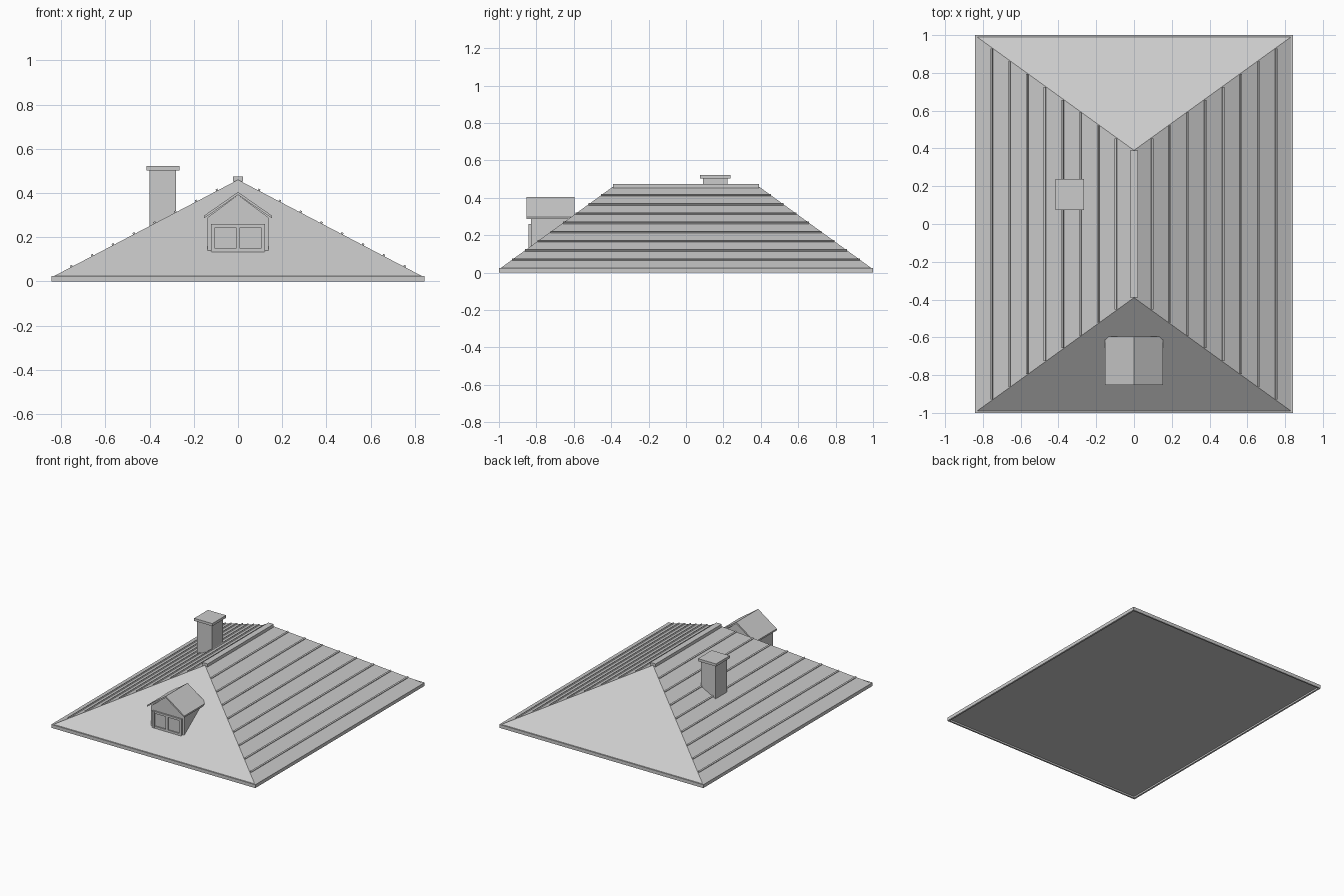
import bpy
import math

if "Cube" in bpy.data.objects:
    bpy.data.objects.remove(bpy.data.objects["Cube"])

grey = bpy.data.materials.new("plain grey")
grey.diffuse_color = (0.6, 0.6, 0.6, 1)
grey.use_nodes = True
grey.node_tree.nodes["Principled BSDF"].inputs["Base Color"].default_value = grey.diffuse_color

HX, HY = 0.835, 0.993      # roof half sizes at the eaves
EAVE, PEAK, RIDGE = 0.023, 0.46, 0.39


def mesh(name, verts, faces):
    me = bpy.data.meshes.new(name)
    me.from_pydata(verts, [], faces)
    me.materials.append(grey)
    ob = bpy.data.objects.new(name, me)
    bpy.context.collection.objects.link(ob)
    return ob


def box(name, x0, x1, y0, y1, z0, z1):
    v = [(x, y, z) for z in (z0, z1) for x, y in ((x0, y0), (x1, y0), (x1, y1), (x0, y1))]
    return mesh(name, v, [(3, 2, 1, 0), (4, 5, 6, 7), (0, 1, 5, 4),
                          (1, 2, 6, 5), (2, 3, 7, 6), (3, 0, 4, 7)])


def prism(name, profile, y0, y1):
    # counter-clockwise (x, z) profile, seen from the front, extruded along y
    n = len(profile)
    v = [(x, y, z) for y in (y0, y1) for x, z in profile]
    f = [tuple(range(n)), tuple(range(2 * n - 1, n - 1, -1))]
    f += [(i, i + n, (i + 1) % n + n, (i + 1) % n) for i in range(n)]
    return mesh(name, v, f)


# Hipped main roof with a closed, slightly recessed underside
corners = [(-HX, -HY), (HX, -HY), (HX, HY), (-HX, HY)]
verts = [(x, y, 0.012) for x, y in corners] + [(x, y, EAVE) for x, y in corners]
verts += [(0, -RIDGE, PEAK), (0, RIDGE, PEAK)]
mesh("main_roof", verts, [(3, 2, 1, 0), (0, 1, 5, 4), (1, 2, 6, 5), (2, 3, 7, 6), (3, 0, 4, 7),
                          (4, 5, 8), (5, 6, 9, 8), (6, 7, 9), (7, 4, 8, 9)])

# Fascia boards around the eaves
for s, side in ((-1, "left"), (1, "right")):
    a, b = sorted((s * 0.83, s * 0.843))
    box("fascia_" + side, a, b, -1, 1, 0, 0.025)
for s, side in ((-1, "front"), (1, "back")):
    a, b = sorted((s * 0.988, s * 1.0))
    box("fascia_" + side, -0.83, 0.83, a, b, 0, 0.025)

# Ridge cap
box("ridge_cap", -0.022, 0.022, -RIDGE, RIDGE, 0.452, 0.475)

# Raised seams running along both long slopes
slope = math.atan2(PEAK - EAVE, HX)
for s in (-1, 1):
    for i in range(1, 9):
        x = 0.094 * i
        half = RIDGE + (HY - RIDGE) * x / HX - 0.004
        seam = box("roof_seam", -0.005, 0.005, -half, half, -0.006, 0.008)
        seam.location = (s * x, 0, PEAK - (PEAK - EAVE) * x / HX)
        seam.rotation_euler.y = s * slope

# Chimney
box("chimney_stack", -0.40, -0.28, 0.09, 0.222, 0.22, 0.505)
box("chimney_cap", -0.415, -0.265, 0.075, 0.238, 0.503, 0.522)

# Dormer body and its gabled roof
prism("dormer_body", [(-0.137, 0.1), (0.137, 0.1), (0.137, 0.29), (0, 0.392), (-0.137, 0.29)],
      -0.83, -0.61)
prism("dormer_roof", [(0.153, 0.286), (0.153, 0.298), (0, 0.405), (-0.153, 0.298),
                      (-0.153, 0.286), (0, 0.392)], -0.853, -0.595)

# Dormer window frame with a recessed pair of panes
box("window_pane", -0.115, 0.115, -0.833, -0.82, 0.135, 0.258)
for x in (-0.112, 0, 0.112):
    box("window_upright", x - 0.009, x + 0.009, -0.842, -0.825, 0.135, 0.26)
for z in (0.142, 0.252):
    box("window_rail", -0.12, 0.12, -0.841, -0.825, z - 0.008, z + 0.008)
